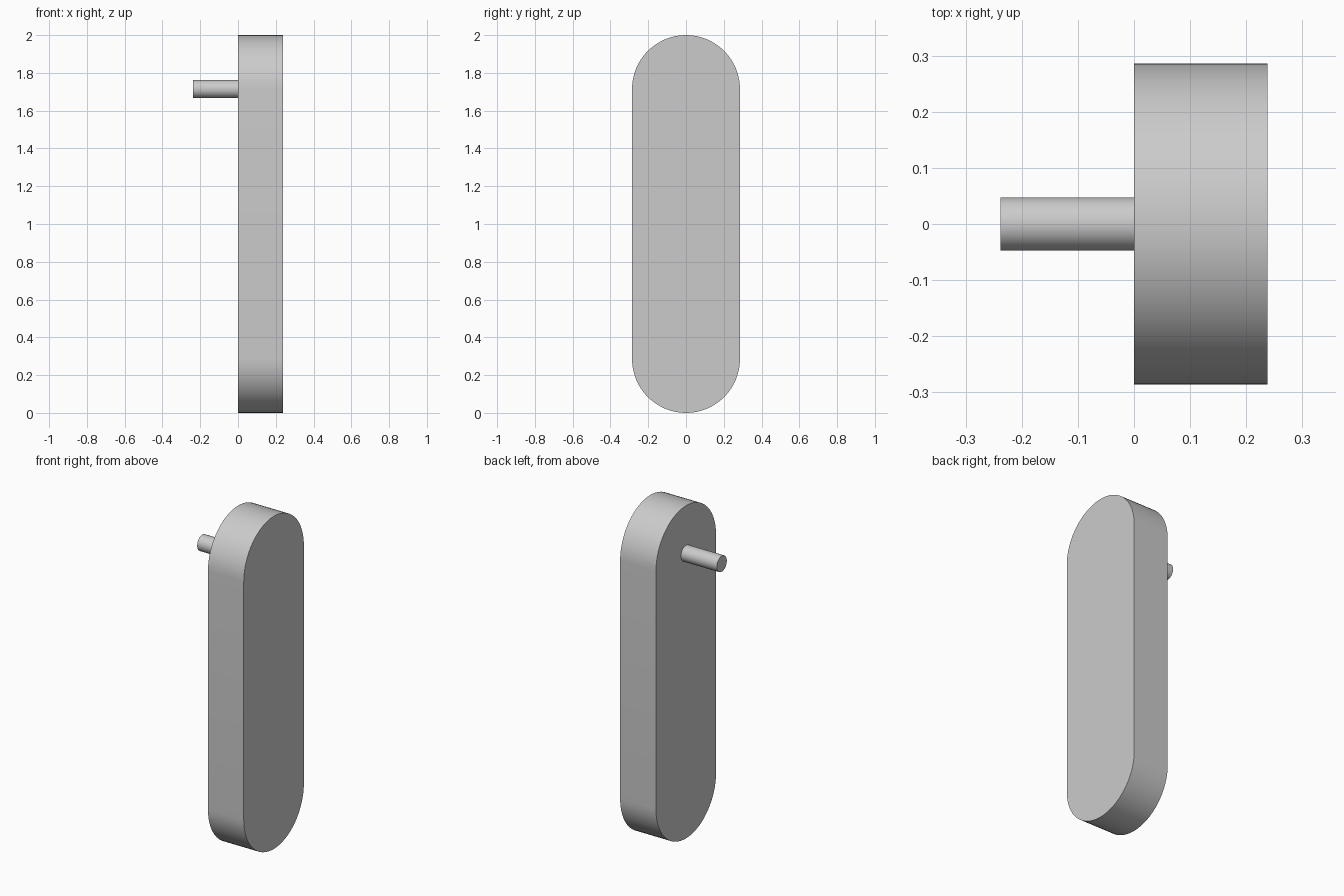
import bpy
import math

cube = bpy.data.objects.get("Cube")
if cube:
    bpy.data.objects.remove(cube, do_unlink=True)

UNIT = 2 / 21            # overall height is 21 units
RADIUS = 3 * UNIT        # rounded ends of the arm
DEPTH = 2.5 * UNIT       # arm thickness and pin length
PIN_RADIUS = 0.5 * UNIT
PIN_Z = 2 - RADIUS

grey = bpy.data.materials.new("plain grey")
grey.use_nodes = True
colour = (0.6, 0.6, 0.6, 1)
grey.diffuse_color = colour
grey.node_tree.nodes["Principled BSDF"].inputs["Base Color"].default_value = colour


def arc(y, z, radius, start, sweep, steps):
    """Points along an arc in the side plane."""
    angles = [start + sweep * i / steps for i in range(steps + 1)]
    return [(y + radius * math.cos(a), z + radius * math.sin(a)) for a in angles]


def extrude_profile(name, outline, x0, x1):
    """Solid made by extruding a counter-clockwise side outline along x."""
    n = len(outline)
    verts = [(x, y, z) for x in (x0, x1) for y, z in outline]
    faces = [tuple(reversed(range(n))), tuple(range(n, 2 * n))]
    faces += [(i, (i + 1) % n, n + (i + 1) % n, n + i) for i in range(n)]
    mesh = bpy.data.meshes.new(name)
    mesh.from_pydata(verts, [], faces)
    mesh.materials.append(grey)
    obj = bpy.data.objects.new(name, mesh)
    bpy.context.collection.objects.link(obj)
    bpy.ops.object.select_all(action="DESELECT")
    obj.select_set(True)
    bpy.context.view_layer.objects.active = obj
    bpy.ops.object.shade_smooth_by_angle(angle=math.radians(30))
    return obj


# Arm: upright slab with fully rounded ends
slab = arc(0, PIN_Z, RADIUS, 0, math.pi, 32) + arc(0, RADIUS, RADIUS, math.pi, math.pi, 32)
extrude_profile("arm", slab, 0, DEPTH)

# Pin: round peg standing out at the centre of the upper end
peg = arc(0, PIN_Z, PIN_RADIUS, 0, math.tau, 48)[:-1]
extrude_profile("pin", peg, -DEPTH, 0)
